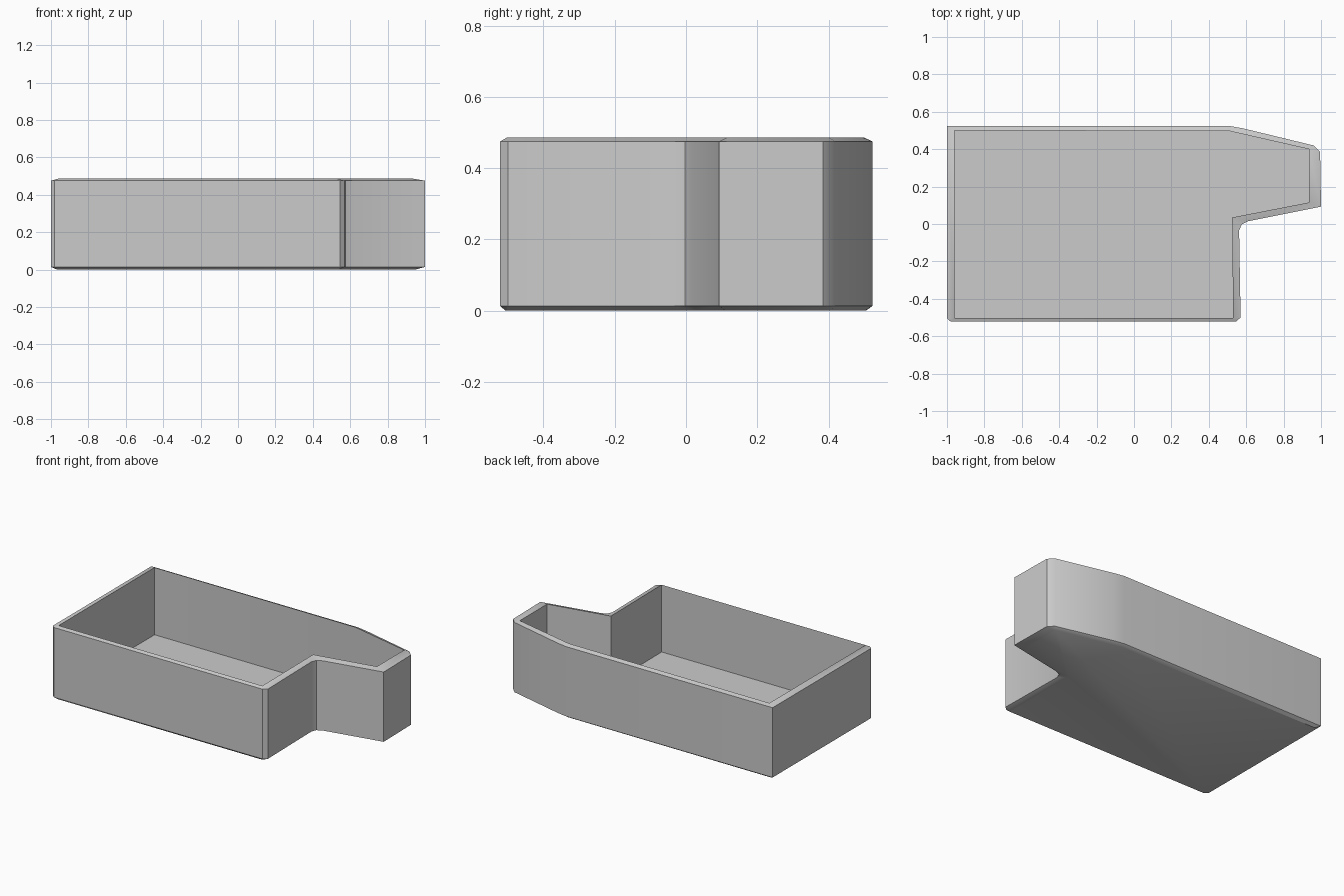
import bpy, bmesh

if "Cube" in bpy.data.objects:
    bpy.data.objects.remove(bpy.data.objects["Cube"])

# Matching outlines: outer wall (with softened corners) and cavity
outer = [(-1, -.505), (-.98, -.522), (.545, -.522), (.57, -.50), (.562, -.035),
         (.575, -.003), (.61, .015), (1, .093), (.995, .385), (.96, .42),
         (.58, .512), (.51, .524), (-1, .524)]
inner = [(-.96, -.503), (-.96, -.503), (.53, -.503), (.53, -.503), (.525, .035),
         (.525, .035), (.525, .035), (.935, .115), (.935, .40), (.935, .40),
         (.51, .497), (.51, .497), (-.96, .50)]

bm = bmesh.new()

def ring(points, z):
    return [bm.verts.new((x, y, z)) for x, y in points]

def bridge(a, b):
    n = len(a)
    for i in range(n):
        j = (i + 1) % n
        bm.faces.new((a[i], a[j], b[j], b[i]))

# Underside outline: the outer one pulled inward toward the cavity outline
under = [(a + (c - a) * .8, b + (d - b) * .8) for (a, b), (c, d) in zip(outer, inner)]

# Bottom bevel, outer wall, sloping rim, inner wall and floor
rings = [ring(under, 0), ring(outer, .014), ring(outer, .475),
         ring(inner, .486), ring(inner, .042)]
for a, b in zip(rings, rings[1:]):
    bridge(a, b)
bm.faces.new(list(reversed(rings[0])))
bm.faces.new(rings[-1])
bmesh.ops.remove_doubles(bm, verts=bm.verts, dist=.0005)
bmesh.ops.recalc_face_normals(bm, faces=bm.faces)

mesh = bpy.data.meshes.new("open_tray")
bm.to_mesh(mesh)
bm.free()
tray = bpy.data.objects.new("open_tray", mesh)
bpy.context.collection.objects.link(tray)

grey = bpy.data.materials.new("light grey")
grey.diffuse_color = (.6, .6, .6, 1)
grey.use_nodes = True
grey.node_tree.nodes["Principled BSDF"].inputs["Base Color"].default_value = grey.diffuse_color
mesh.materials.append(grey)

bpy.context.view_layer.objects.active = tray
tray.select_set(True)
bpy.ops.object.shade_smooth_by_angle(angle=.6)
